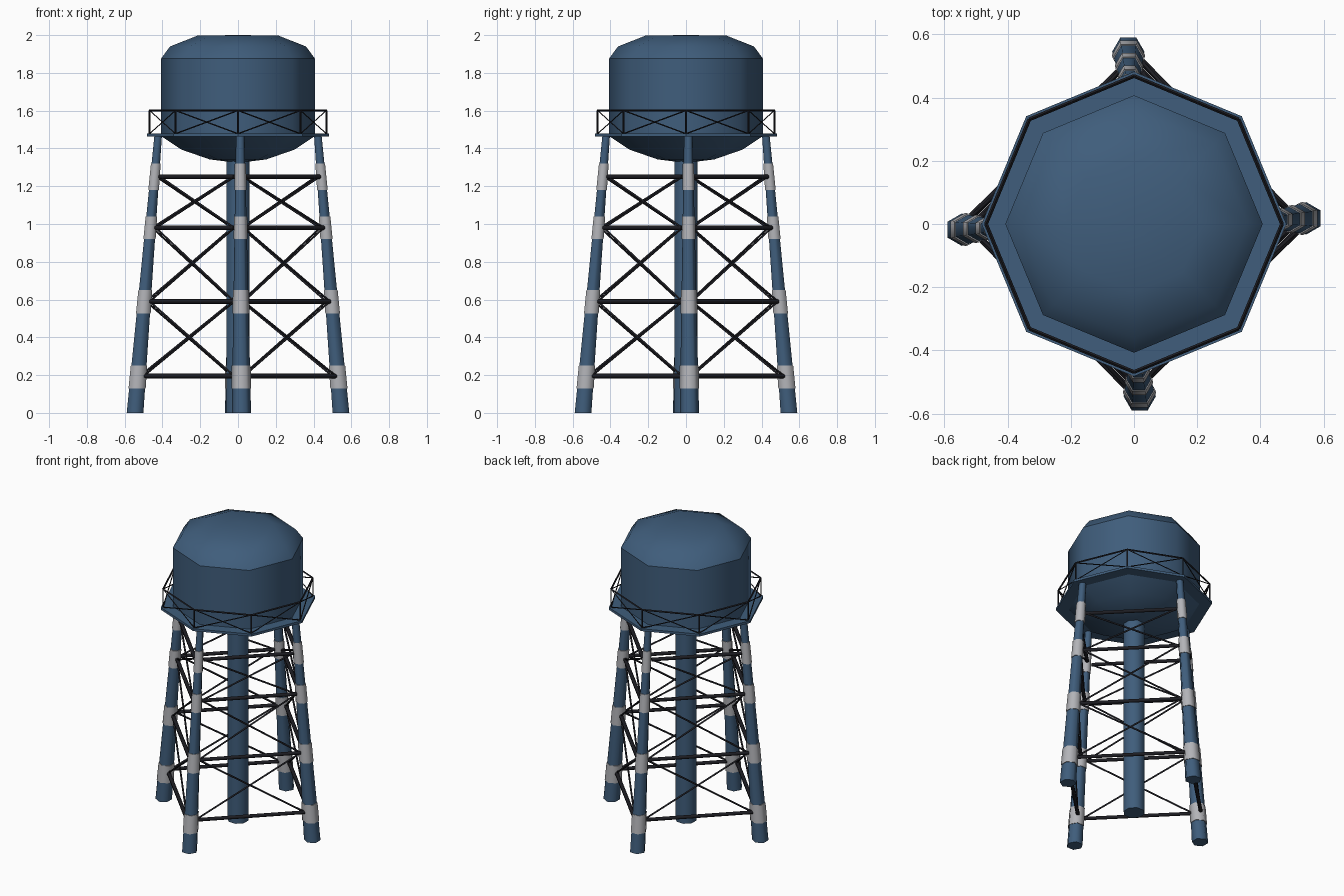
import bpy, bmesh, math
from mathutils import Vector

if "Cube" in bpy.data.objects:
    bpy.data.objects.remove(bpy.data.objects["Cube"])


def material(name, rgb):
    m = bpy.data.materials.new(name)
    m.diffuse_color = (*rgb, 1)
    m.use_nodes = True
    m.node_tree.nodes["Principled BSDF"].inputs["Base Color"].default_value = m.diffuse_color
    return m


BLUE = material("steel blue", (0.05, 0.11, 0.2))
GREY = material("light grey", (0.45, 0.455, 0.48))
BLACK = material("near black", (0.012, 0.012, 0.016))


def finish(name, bm, mat, angle):
    bmesh.ops.recalc_face_normals(bm, faces=bm.faces)
    for f in bm.faces:
        f.smooth = True
    for e in bm.edges:
        e.smooth = e.calc_face_angle(0) < math.radians(angle)
    me = bpy.data.meshes.new(name)
    bm.to_mesh(me)
    bm.free()
    me.materials.append(mat)
    ob = bpy.data.objects.new(name, me)
    bpy.context.collection.objects.link(ob)
    return ob


def loft(bm, rings, n, phase=0.0, caps=(True, True)):
    """Stack horizontal n-sided rings given as (centre, radius)."""
    loops = []
    for c, r in rings:
        angs = [phase + 2 * math.pi * i / n for i in range(n)]
        loops.append([bm.verts.new(Vector(c) + Vector((r * math.cos(a), r * math.sin(a), 0)))
                      for a in angs])
    for a, b in zip(loops, loops[1:]):
        for i in range(n):
            j = (i + 1) % n
            bm.faces.new((a[i], a[j], b[j], b[i]))
    if caps[0]:
        bm.faces.new(loops[0])
    if caps[1]:
        bm.faces.new(loops[-1])


def rod(bm, a, b, r, n=6):
    a, b = Vector(a), Vector(b)
    d = b - a
    mat = d.to_track_quat('Z', 'Y').to_matrix().to_4x4()
    mat.translation = (a + b) / 2
    bmesh.ops.create_cone(bm, cap_ends=True, segments=n, radius1=r, radius2=r,
                          depth=d.length, matrix=mat)


def turn(p, k):
    """Rotate a point by k quarter turns about z."""
    x, y, z = p
    for _ in range(k):
        x, y = -y, x
    return Vector((x, y, z))


def stacked(name, profile, n, mat, angle, phase=0.0, caps=(True, True)):
    bm = bmesh.new()
    loft(bm, [((0, 0, z), r) for r, z in profile], n, phase, caps)
    return finish(name, bm, mat, angle)


# Tank: bottom bowl, wall, domed roof
stacked("tank_bottom", [(0.02, 1.326), (0.15, 1.342), (0.30, 1.394), (0.407, 1.465)], 8, BLUE, 50,
        caps=(True, False))
stacked("tank_wall", [(0.407, 1.465), (0.407, 1.876)], 8, BLUE, 50, caps=(False, False))
stacked("tank_roof", [(0.407, 1.876), (0.36, 1.94), (0.215, 1.997), (0.02, 2.0)], 8, BLUE, 50,
        caps=(False, True))

# Walkway and centre pipe
stacked("walkway", [(0.482, 1.462), (0.482, 1.478)], 8, BLUE, 30)
stacked("centre_pipe", [(0.067, 0), (0.067, 1.36)], 8, BLUE, 50, math.pi / 8)

# Railing: posts, top rail and crossed bars on each side
bm = bmesh.new()
for i in range(8):
    a, b = (Vector((0.468 * math.cos(t), 0.468 * math.sin(t), 0))
            for t in (i * math.pi / 4, (i + 1) * math.pi / 4))
    lo, hi = Vector((0, 0, 1.478)), Vector((0, 0, 1.601))
    rod(bm, a + lo, a + hi, 0.005, 4)
    rod(bm, a + hi, b + hi, 0.006, 4)
    rod(bm, a + lo, b + hi, 0.0035, 4)
    rod(bm, a + hi, b + lo, 0.0035, 4)
finish("railing", bm, BLACK, 50)


# Legs: distance from the axis, sideways offset and thickness by height
def leg_dist(z):
    return 0.545 - 0.122 * z / 1.465


def leg_ring(z, k, extra=0.0):
    t = z / 1.465
    return turn((leg_dist(z), 0.018 - 0.006 * t, z), k), 0.051 - 0.028 * t + extra


LEVELS = [0.195, 0.59, 0.98, 1.25]
BANDS = [(0.13, 0.25), (0.525, 0.65), (0.92, 1.04), (1.18, 1.32)]
for k, side in enumerate(("right", "back", "left", "front")):
    phase = math.pi / 2 * (k + 1)
    bm = bmesh.new()
    loft(bm, [leg_ring(0, k), leg_ring(1.465, k)], 6, phase)
    finish(side + "_leg", bm, BLUE, 61)

    # Grey joint collars
    bm = bmesh.new()
    for z0, z1 in BANDS:
        loft(bm, [leg_ring(z0, k, 0.004), leg_ring(z1, k, 0.004)], 6, phase)
    finish(side + "_leg_collars", bm, GREY, 61)

    # Bracing between this leg and its clockwise neighbour
    def ends(z):
        r = leg_dist(z)
        return turn((r - 0.01, -0.02, z), k), turn((0.03, -(r - 0.028), z), k)

    bm = bmesh.new()
    for z in LEVELS:
        rod(bm, *ends(z), 0.0125)
    for z0, z1 in zip(LEVELS, LEVELS[1:]):
        (a0, b0), (a1, b1) = ends(z0), ends(z1)
        rod(bm, a0, b1, 0.006)
        rod(bm, b0, a1, 0.006)
    finish(side + "_bracing", bm, BLACK, 61)
